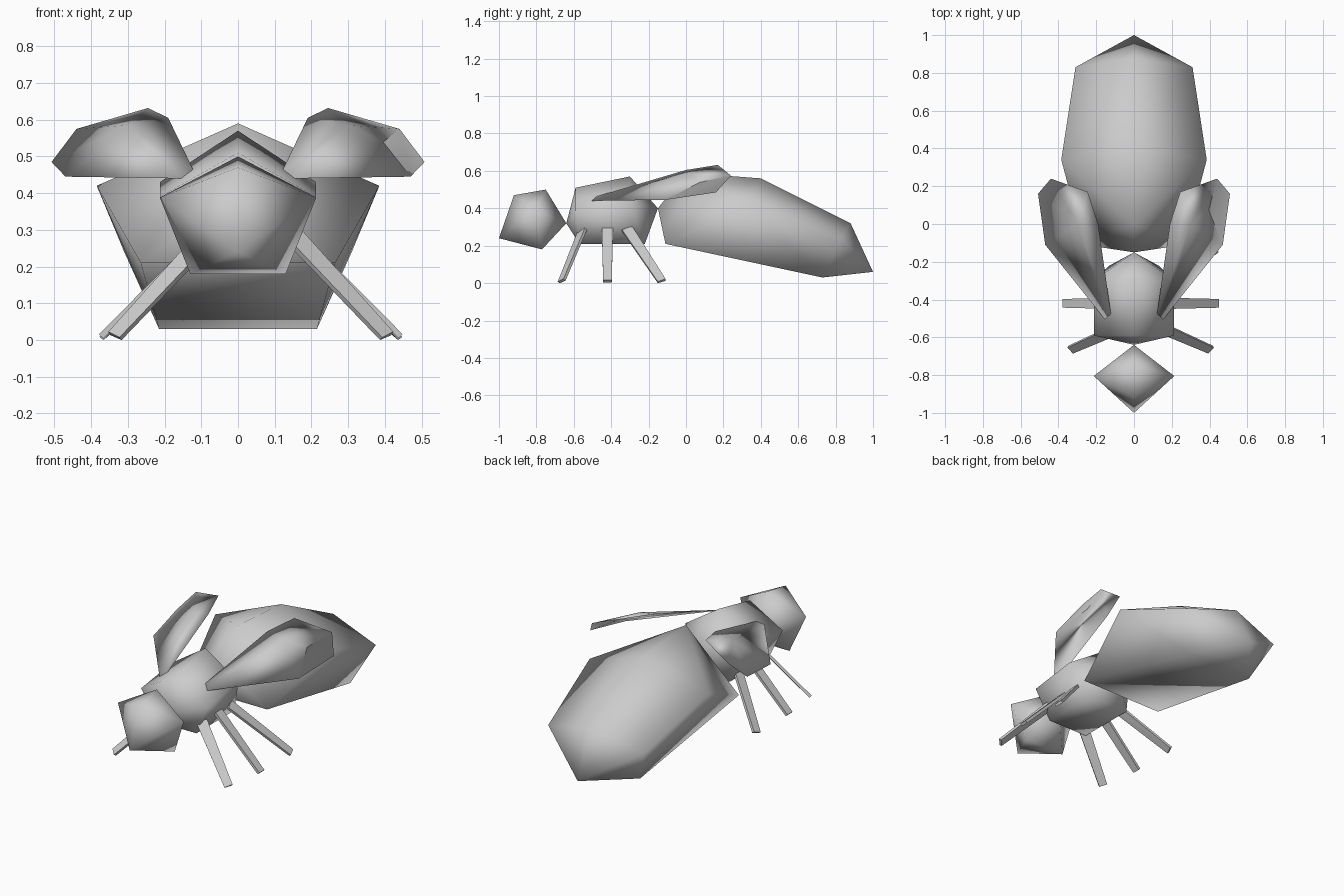
import bpy, bmesh
from mathutils import Vector

if "Cube" in bpy.data.objects:
    bpy.data.objects.remove(bpy.data.objects["Cube"], do_unlink=True)

grey = bpy.data.materials.new("plain_grey")
grey.use_nodes = True
colour = (0.6, 0.6, 0.6, 1)
grey.diffuse_color = colour
grey.node_tree.nodes["Principled BSDF"].inputs["Base Color"].default_value = colour


def finish(name, bm, smooth):
    bmesh.ops.recalc_face_normals(bm, faces=bm.faces)
    for f in bm.faces:
        f.smooth = smooth
    mesh = bpy.data.meshes.new(name)
    bm.to_mesh(mesh)
    bm.free()
    mesh.materials.append(grey)
    ob = bpy.data.objects.new(name, mesh)
    bpy.context.collection.objects.link(ob)
    return ob


def faceted_body(name, middle, pairs):
    """Convex shell from centre-line points (y, z) and mirrored points (x, y, z)."""
    bm = bmesh.new()
    for y, z in middle:
        bm.verts.new((0, y, z))
    for x, y, z in pairs:
        for s in (1, -1):
            bm.verts.new((s * x, y, z))
    bmesh.ops.convex_hull(bm, input=bm.verts)
    return finish(name, bm, True)


# Body sections
faceted_body("head", [(-1, .24), (-.92, .47), (-.75, .5), (-.64, .32)],
             [(.213, -.805, .388), (.13, -.77, .18)])
faceted_body("thorax", [(-.64, .32), (-.59, .51), (-.3, .57), (-.15, .4)],
             [(.213, -.59, .39), (.213, -.3, .43), (.13, -.57, .21), (.13, -.22, .21)])
faceted_body("abdomen", [(-.15, .4), (0, .59), (.4, .56), (.88, .32), (1, .06)],
             [(.385, .34, .42), (.31, .83, .24), (.265, -.11, .21), (.215, .73, .03)])

# Wings: thin shells, flat below and slightly domed above
wing_outline = [(.12, -.49, .46), (.19, 0, .605), (.245, .17, .632), (.44, .24, .575),
                (.508, .16, .485), (.47, -.11, .445), (.15, -.51, .44)]
wing_crown = (.3, 0, .585)
for side, s in (("left", 1), ("right", -1)):
    bm = bmesh.new()
    rim = [bm.verts.new((s * x, y, z)) for x, y, z in wing_outline]
    x, y, z = wing_crown
    crown = bm.verts.new((s * x, y, z))
    bm.faces.new(rim)
    for i, v in enumerate(rim):
        bm.faces.new((rim[i - 1], v, crown))
    finish(side + "_wing", bm, True)

# Legs: flat tapered strips, set slightly to the left of the centre line
LEG_CENTRE = .035
# top, foot, direction of the strip's width
legs = {"front": ((.12, -.555, .28), (.37, -.665, .01), (.65, .75, .43)),
        "middle": ((.13, -.42, .29), (.408, -.42, .01), (0, 1, 0)),
        "rear": ((.13, -.315, .29), (.4, -.13, .01), (0, 1, 0))}
for place, (top, foot, width) in legs.items():
    for side, s in (("left", 1), ("right", -1)):
        a, b = Vector(top), Vector(foot)
        along = (b - a).normalized()
        across = Vector(width)
        across = (across - along * across.dot(along)).normalized()
        thick = along.cross(across) * .008
        bm = bmesh.new()
        for p, half in ((a, .03), (b, .023)):
            for i in (-1, 1):
                for j in (-1, 1):
                    v = p + across * half * i + thick * j
                    bm.verts.new((s * v.x + LEG_CENTRE, v.y, max(v.z, 0)))
        bmesh.ops.convex_hull(bm, input=bm.verts)
        finish(f"{side}_{place}_leg", bm, False)
